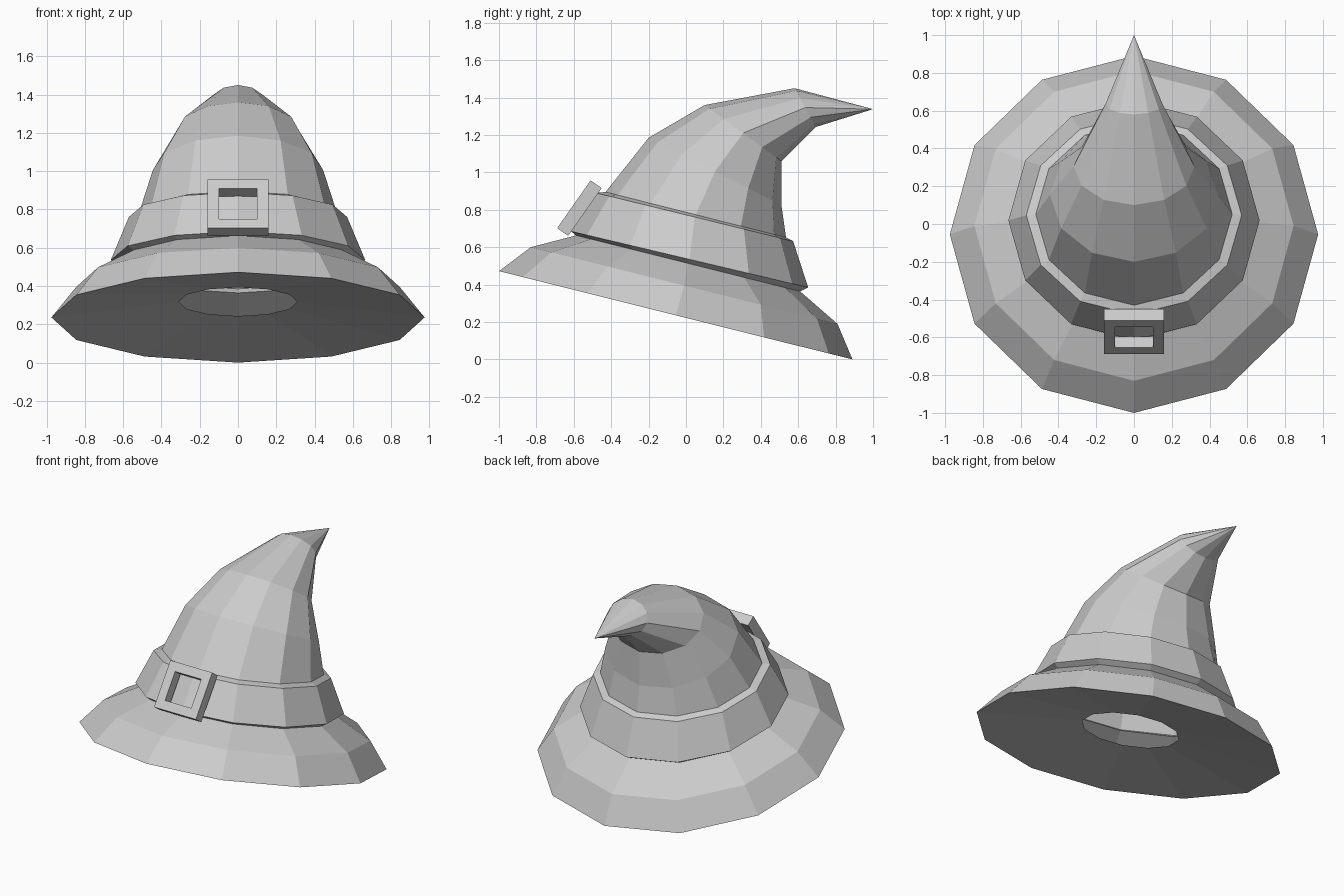
import bpy
import bmesh
import math
from mathutils import Vector

if "Cube" in bpy.data.objects:
    bpy.data.objects.remove(bpy.data.objects["Cube"])

SIDES = 12

grey = bpy.data.materials.new("grey_felt")
grey.diffuse_color = (0.6, 0.6, 0.6, 1)
grey.use_nodes = True
grey.node_tree.nodes["Principled BSDF"].inputs["Base Color"].default_value = grey.diffuse_color


def finish(name, bm):
    mesh = bpy.data.meshes.new(name)
    bm.to_mesh(mesh)
    bm.free()
    mesh.materials.append(grey)
    obj = bpy.data.objects.new(name, mesh)
    bpy.context.collection.objects.link(obj)
    return obj


def ring(bm, fy, fz, by, bz, half_width):
    """Tilted oval from its front point, back point and half width."""
    front, back = Vector((0, fy, fz)), Vector((0, by, bz))
    verts = []
    for i in range(SIDES):
        t = 2 * math.pi * i / SIDES
        p = front.lerp(back, (1 - math.cos(t)) / 2)
        p.x = half_width * math.sin(t)
        verts.append(bm.verts.new(p))
    return verts


def loft(name, sections, tip=None):
    bm = bmesh.new()
    rings = [ring(bm, *s) for s in sections]
    for a, b in zip(rings, rings[1:]):
        for i in range(SIDES):
            j = (i + 1) % SIDES
            bm.faces.new((a[i], a[j], b[j], b[i]))
    if tip:
        top = bm.verts.new(tip)
        last = rings[-1]
        for i in range(SIDES):
            bm.faces.new((last[i], last[(i + 1) % SIDES], top))
    return finish(name, bm)


# Each section: front y, front z, back y, back z, half width
brim_top = (-0.588, 0.663, 0.61, 0.364, 0.63)
crown_base = (-0.43, 0.895, 0.535, 0.652, 0.52)

# Brim with its hollow underside and head opening
loft("brim", [
    (-0.335, 0.393, 0.266, 0.243, 0.31),
    (-1.0, 0.472, 0.89, 0.0, 0.975),
    (-0.83, 0.60, 0.81, 0.19, 0.845),
    brim_top,
])

# Hat band standing slightly proud of the crown
loft("hat_band", [
    brim_top,
    (-0.615, 0.685, 0.653, 0.385, 0.665),
    (-0.48, 0.89, 0.573, 0.632, 0.57),
    crown_base,
])

# Crown bending back to a point
loft("crown", [
    crown_base,
    (-0.20, 1.185, 0.51, 0.825, 0.445),
    (0.10, 1.36, 0.51, 1.06, 0.32),
    (0.58, 1.45, 0.695, 1.243, 0.15),
], tip=(0, 1.0, 1.338))

# Square buckle frame leaning against the band
bm = bmesh.new()
centre = Vector((0, -0.57, 0.809))
up = Vector((0, 0.18, 0.257)).normalized()
out = Vector((0, -up.z, up.y))
loops = []
for half_w, half_h, depth in ((0.16, 0.156, 0.036), (0.10, 0.096, 0.036),
                              (0.10, 0.096, -0.036), (0.16, 0.156, -0.036)):
    loops.append([bm.verts.new(centre + Vector((sx * half_w, 0, 0))
                               + up * sy * half_h + out * depth)
                  for sx, sy in ((-1, -1), (1, -1), (1, 1), (-1, 1))])
for k in range(4):
    a, b = loops[k], loops[(k + 1) % 4]
    for i in range(4):
        j = (i + 1) % 4
        bm.faces.new((a[i], a[j], b[j], b[i]))
bmesh.ops.recalc_face_normals(bm, faces=bm.faces)
finish("buckle", bm)
